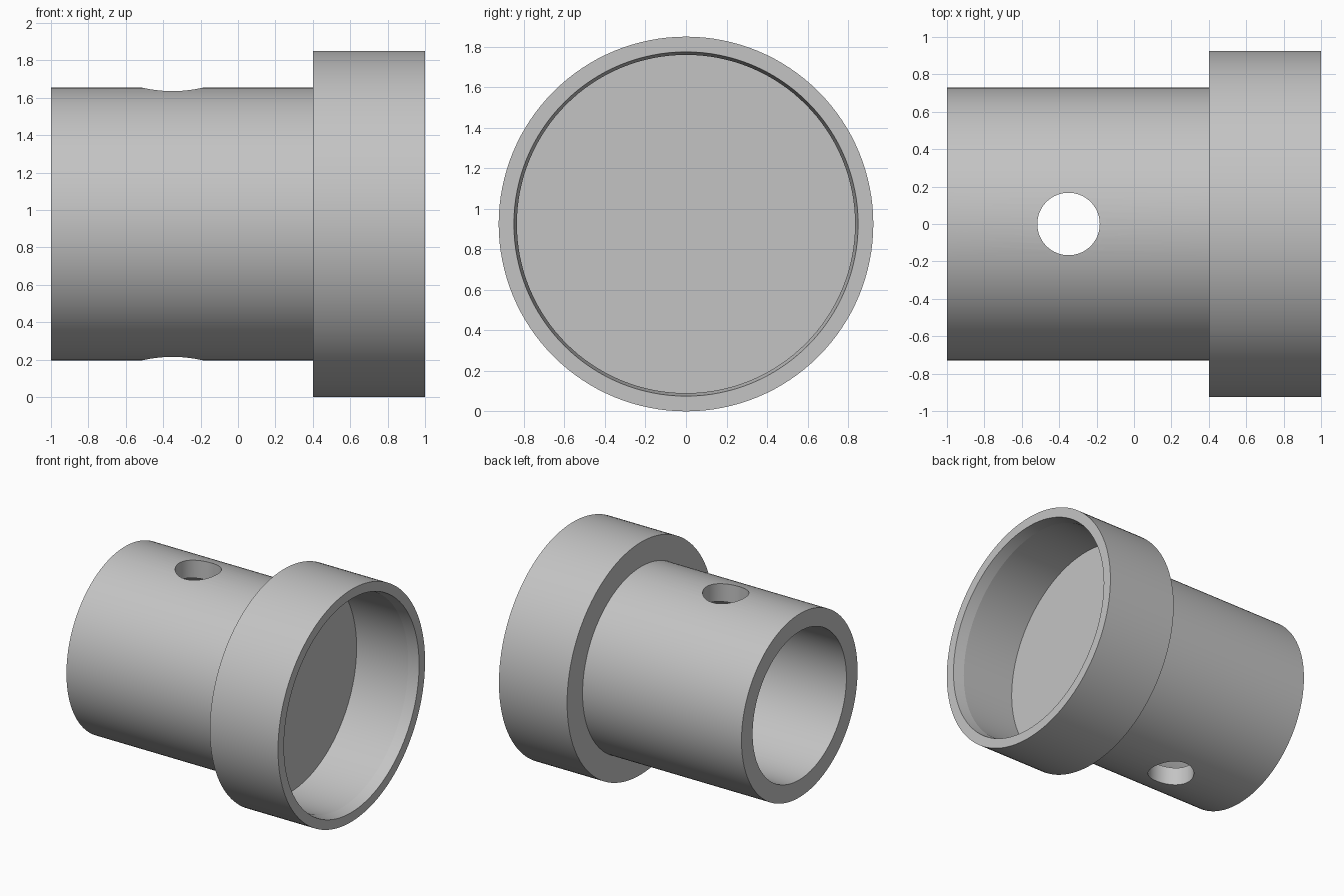
import bpy, bmesh, math
from mathutils import Vector

old = bpy.data.objects.get("Cube")
if old:
    bpy.data.objects.remove(old, do_unlink=True)

AXIS_Z = 0.925      # height of the centre line
SEGMENTS = 128

# Single grey finish
grey = bpy.data.materials.new("plain grey")
grey.use_nodes = True
colour = (0.55, 0.55, 0.55, 1)
grey.diffuse_color = colour
grey.node_tree.nodes["Principled BSDF"].inputs["Base Color"].default_value = colour


def lathe(name, profile):
    """Spin an (x, radius) profile round the x axis."""
    bm = bmesh.new()
    verts = [bm.verts.new((x, 0, r)) for x, r in profile]
    edges = [bm.edges.new(pair) for pair in zip(verts, verts[1:])]
    bmesh.ops.spin(bm, geom=verts + edges, cent=(0, 0, 0), axis=(1, 0, 0),
                   angle=math.tau, steps=SEGMENTS, use_merge=False)
    bmesh.ops.remove_doubles(bm, verts=bm.verts, dist=0.0001)
    bmesh.ops.recalc_face_normals(bm, faces=bm.faces)
    mesh = bpy.data.meshes.new(name)
    bm.to_mesh(mesh)
    bm.free()
    mesh.materials.append(grey)
    obj = bpy.data.objects.new(name, mesh)
    bpy.context.collection.objects.link(obj)
    obj.location.z = AXIS_Z
    return obj


# Sleeve with a blind bore on one side and a wide cup on the other
fitting = lathe("flanged_sleeve", [
    (0.40, 0), (0.40, 0.59), (-1, 0.59),            # bore
    (-1, 0.73), (0.40, 0.73),                       # sleeve outside
    (0.40, 0.925), (1, 0.925),                      # cup outside
    (1, 0.85), (0.915, 0.835), (0.46, 0.835),       # tapered lip and cup wall
    (0.46, 0),                                      # cup floor
])

# Vertical cross hole through both sleeve walls
bpy.ops.mesh.primitive_cylinder_add(vertices=64, radius=0.167, depth=2.4,
                                    location=(-0.35, 0, AXIS_Z))
cutter = bpy.context.object
cutter.name = "cross_hole_cutter"
cutter.data.materials.append(grey)
cutter.hide_render = True

cut = fitting.modifiers.new("cross hole", 'BOOLEAN')
cut.operation = 'DIFFERENCE'
cut.solver = 'EXACT'
cut.object = cutter

bpy.ops.object.select_all(action='DESELECT')
fitting.select_set(True)
bpy.context.view_layer.objects.active = fitting
bpy.ops.object.modifier_apply(modifier=cut.name)
bpy.data.objects.remove(cutter, do_unlink=True)

bpy.ops.object.shade_smooth_by_angle(angle=math.radians(8))
